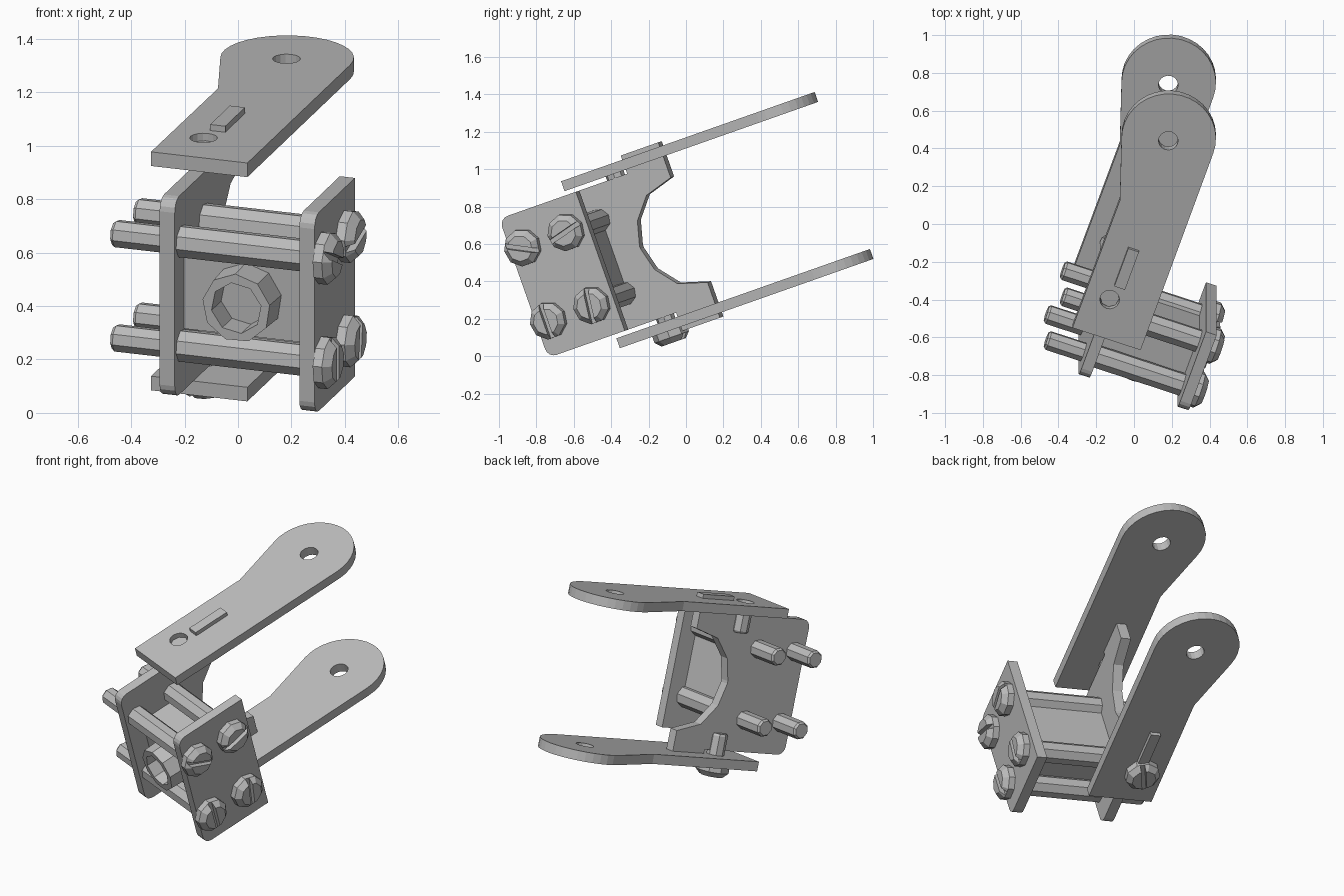
import bpy, bmesh
from math import sin, cos, pi, radians
from mathutils import Matrix

cube = bpy.data.objects.get("Cube")
if cube:
    bpy.data.objects.remove(cube)

steel = bpy.data.materials.new("grey_steel")
steel.use_nodes = True
grey = (0.5, 0.5, 0.5, 1)
steel.diffuse_color = grey
steel.node_tree.nodes["Principled BSDF"].inputs["Base Color"].default_value = grey

# The bracket is built square, then tilted as a whole.
TILT = Matrix.Rotation(radians(19.4), 4, 'X') @ Matrix.Rotation(radians(-19.2), 4, 'Z')
MID = 0.631          # mid height between the two arms
PLACE = {'u': lambda t, p, q: (t, p, q),
         'v': lambda t, p, q: (p, t, q),
         'w': lambda t, p, q: (p, q, t)}


def stack(name, axis, layers):
    """Skin a stack of matching outlines along an axis and cap the ends."""
    bm = bmesh.new()
    rings = [[bm.verts.new(PLACE[axis](t, p, q)) for p, q in pts] for t, pts in layers]
    n = len(rings[0])
    for a, b in zip(rings, rings[1:]):
        for i in range(n):
            j = (i + 1) % n
            bm.faces.new((a[i], a[j], b[j], b[i]))
    bm.faces.new(rings[0])
    bm.faces.new(rings[-1])
    bmesh.ops.recalc_face_normals(bm, faces=bm.faces)
    bm.transform(TILT)
    mesh = bpy.data.meshes.new(name)
    bm.to_mesh(mesh)
    bm.free()
    mesh.materials.append(steel)
    ob = bpy.data.objects.new(name, mesh)
    bpy.context.collection.objects.link(ob)
    return ob


def ring(centre, r, sides, start=0.0, end=2 * pi, closed=True):
    steps = sides if closed else sides - 1
    return [(centre[0] + r * cos(start + (end - start) * i / steps),
             centre[1] + r * sin(start + (end - start) * i / steps)) for i in range(sides)]


def prism(name, axis, lo, hi, pts):
    return stack(name, axis, [(lo, pts), (hi, pts)])


def rod(name, axis, centre, sides, steps):
    return stack(name, axis, [(t, ring(centre, r, sides, 0.2, 0.2 + 2 * pi)) for t, r in steps])


def rect(p0, p1, q0, q1):
    return [(p0, q0), (p1, q0), (p1, q1), (p0, q1)]


def cut(ob, *cutters):
    for c in cutters:
        mod = ob.modifiers.new("cut", 'BOOLEAN')
        mod.operation = 'DIFFERENCE'
        mod.solver = 'EXACT'
        mod.object = c
    bpy.context.view_layer.update()
    graph = bpy.context.evaluated_depsgraph_get()
    mesh = bpy.data.meshes.new_from_object(ob.evaluated_get(graph))
    ob.modifiers.clear()
    ob.data = mesh
    for c in cutters:
        bpy.data.objects.remove(c)


def screw_head(name, axis, centre, base, out, angle):
    """Chamfered screw head with a straight driver slot."""
    head = rod(name, axis, centre, 9, [(base, 0.1), (base + out * 0.036, 0.1), (base + out * 0.066, 0.07)])
    d, s = (cos(angle), sin(angle)), 0.013
    slot = [(centre[0] + d[0] * l - d[1] * w, centre[1] + d[1] * l + d[0] * w)
            for l, w in ((-0.15, -s), (0.15, -s), (0.15, s), (-0.15, s))]
    cut(head, prism("slot_cutter", axis, base + out * 0.036, base + out * 0.1, slot))


# Arms: straight on one side, flared to a round end on the other
PIVOT = (-0.11, 0.868)
SCREW = (-0.11, -0.076)
arm = [(-0.244, -0.29), (0.138, -0.29)]
arm += ring((-0.112, 0.881), 0.25, 20, 0, pi + 0.33, False)
arm += [(-0.242, 0.467)]
for name, low in (("upper_arm", 1.048), ("lower_arm", 0.158)):
    ob = prism(name, 'w', low, low + 0.056, arm)
    cut(ob, *[prism("hole_cutter", 'w', low - 0.1, low + 0.16, ring(c, 0.052, 16))
              for c in (PIVOT, SCREW)])

# Side plates, rounded at the front corners
FRONT, H, R = -0.565, 0.394, 0.05
corner = ring((FRONT + R, H - R), R, 5, pi, pi / 2, False)
right_half = corner + [(-0.105, H)]
left_half = corner + [(0.01, H), (0.01, 0.497), (0.235, 0.497), (0.235, 0.297),
                      (0.072, 0.25), (-0.024, 0.138), (-0.06, 0.008)]
for name, half, lo, hi in (("right_plate", right_half, 0.44, 0.5),
                           ("left_plate", left_half, -0.114, -0.054)):
    outline = half + [(p, -q) for p, q in reversed(half)]
    prism(name, 'u', lo, hi, [(p, q + MID) for p, q in outline])

# Four long screws with spacers between the plates
slots = iter((1.57, 1.45, -0.45, 0.25))
for side, c in (("lower", MID - 0.207), ("upper", MID + 0.207)):
    for end, b in (("front", -0.488), ("rear", -0.228)):
        tag = side + "_" + end
        rod(tag + "_shaft", 'u', (b, c), 8, [(-0.322, 0.043), (-0.31, 0.053), (-0.1, 0.053)])
        rod(tag + "_spacer", 'u', (b, c), 8, [(-0.06, 0.063), (0.445, 0.063)])
        screw_head(tag + "_head", 'u', (b, c), 0.5, 1, next(slots))

# Central block with a hollow boss facing forward
prism("block", 'u', -0.056, 0.442, rect(-0.46, -0.212, MID - 0.15, MID + 0.15))
boss = rod("boss", 'v', (0.195, MID), 9, [(-0.58, 0.135), (-0.45, 0.14)])
cut(boss, rod("bore_cutter", 'v', (0.195, MID), 8, [(-0.7, 0.1), (-0.47, 0.1)]))

# Short screws through the arms
rod("upper_arm_stud", 'w', SCREW, 8, [(0.925, 0.043), (0.937, 0.051), (1.075, 0.051)])
rod("lower_arm_stud", 'w', SCREW, 8, [(0.15, 0.051), (0.325, 0.051), (0.337, 0.043)])
screw_head("lower_arm_head", 'w', SCREW, 0.158, -1, 1.2)
